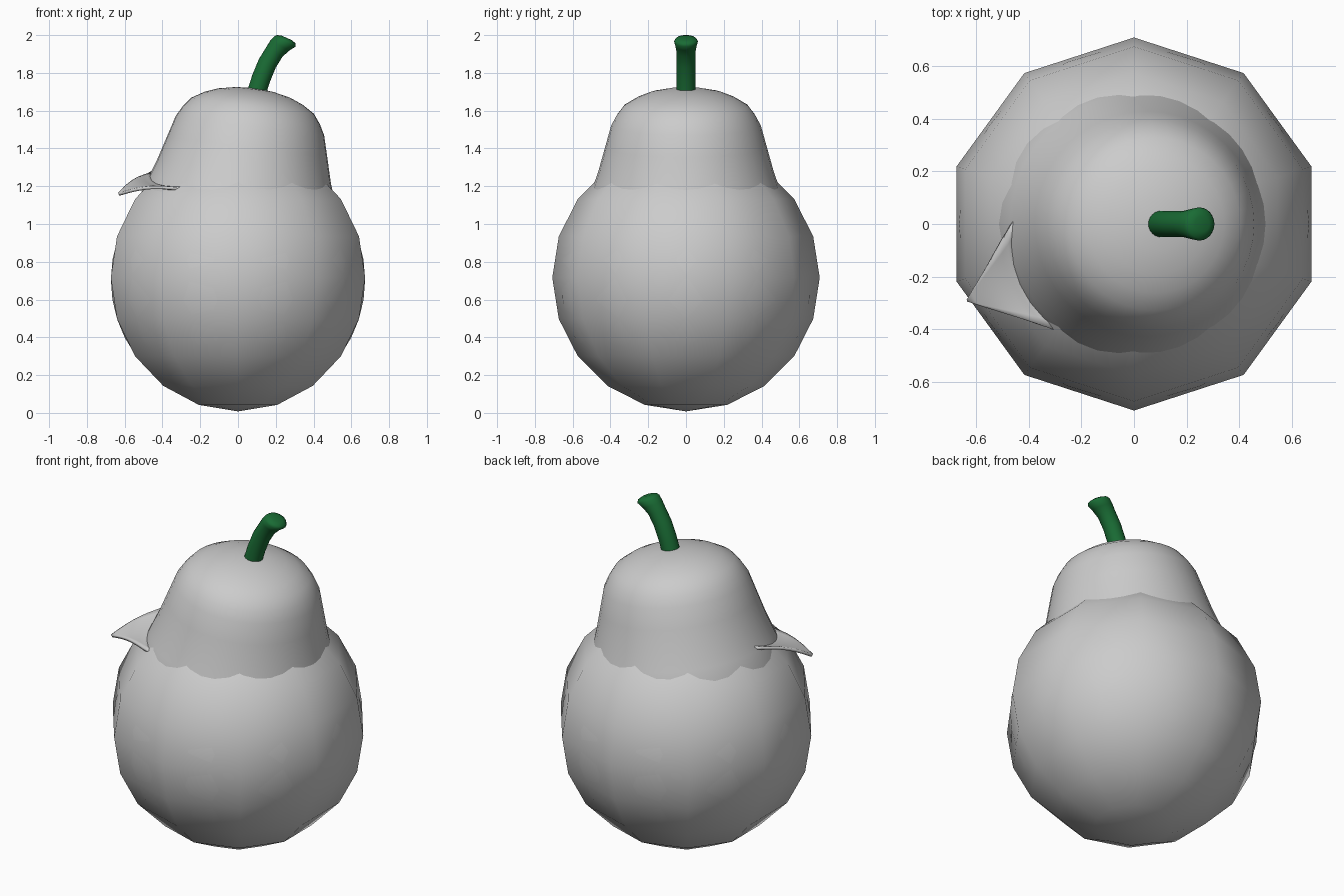
import bpy, bmesh, math
from mathutils import Vector, Matrix

if "Cube" in bpy.data.objects:
    bpy.data.objects.remove(bpy.data.objects["Cube"])


def finish(name, bm, color=None, angle=180):
    bmesh.ops.recalc_face_normals(bm, faces=bm.faces)
    mesh = bpy.data.meshes.new(name)
    bm.to_mesh(mesh)
    bm.free()
    ob = bpy.data.objects.new(name, mesh)
    bpy.context.collection.objects.link(ob)
    if color:
        mat = bpy.data.materials.new(name + "_green")
        mat.diffuse_color = color
        mat.use_nodes = True
        mat.node_tree.nodes["Principled BSDF"].inputs["Base Color"].default_value = mat.diffuse_color
        mesh.materials.append(mat)
    bpy.ops.object.select_all(action='DESELECT')
    ob.select_set(True)
    bpy.context.view_layer.objects.active = ob
    bpy.ops.object.shade_smooth_by_angle(angle=math.radians(angle))
    return ob


def sphere(name, segments, rings, radius, loc):
    bm = bmesh.new()
    bmesh.ops.create_uvsphere(bm, u_segments=segments, v_segments=rings,
                              radius=radius, matrix=Matrix.Translation(loc))
    return finish(name, bm)


def loft(name, path, sides, color=None, angle=60):
    """Rings (x, z, radius, tilt) swept in the xz plane; ends are capped."""
    bm = bmesh.new()
    rings = []
    for x, z, r, tilt in path:
        side = Vector((math.cos(tilt), 0, -math.sin(tilt)))
        ring = []
        for i in range(sides):
            a = 2 * math.pi * i / sides
            ring.append(bm.verts.new(Vector((x, 0, z)) + r * (math.cos(a) * side + math.sin(a) * Vector((0, 1, 0)))))
        rings.append(ring)
    for a, b in zip(rings, rings[1:]):
        for i in range(sides):
            j = (i + 1) % sides
            bm.faces.new((a[i], a[j], b[j], b[i]))
    bm.faces.new(rings[0])
    bm.faces.new(rings[-1])
    return finish(name, bm, color, angle)


# Ten-sided lower body, with a rounder core just showing through its facets
sphere("lower_body", 10, 10, 0.708, (0, 0, 0.716))
sphere("body_core", 32, 20, 0.673, (0, 0, 0.704))

# Neck: lathe profile (height, radius) along an axis leaning to +x
lean = 0.131
profile = [(0.80, 0.50), (0.95, 0.54), (1.10, 0.527), (1.20, 0.495), (1.29, 0.464),
           (1.42, 0.428), (1.535, 0.396), (1.59, 0.366), (1.64, 0.328), (1.68, 0.262),
           (1.708, 0.192), (1.727, 0.10), (1.733, 0.02)]
loft("neck", [(-0.137 + h * math.sin(lean), h * math.cos(lean), r, lean)
              for h, r in profile], 40)

# Curved stem with a flared, slightly domed tip
stem = [(0.085, 1.64, 0.05, 0.22), (0.10, 1.70, 0.05, 0.28), (0.122, 1.77, 0.05, 0.38),
        (0.155, 1.85, 0.05, 0.46), (0.192, 1.91, 0.05, 0.50), (0.222, 1.945, 0.057, 0.48),
        (0.248, 1.966, 0.063, 0.44), (0.255, 1.978, 0.055, 0.42), (0.259, 1.985, 0.03, 0.42)]
loft("stem", stem, 24, (0.01, 0.15, 0.035, 1))

# Thin arched leaf tip growing out of the neck
tip = Vector((-0.635, -0.29, 1.155))
back, mid, front = Vector((-0.475, -0.015, 1.262)), Vector((-0.44, -0.22, 1.205)), Vector((-0.32, -0.395, 1.187))
bm = bmesh.new()
n = 8
grid = []
for i in range(n + 1):
    t = 0.02 + 1.08 * i / n
    row = []
    for j in range(n + 1):
        s = j / n
        edge = back * ((1 - s) * (1 - 2 * s)) + mid * (4 * s * (1 - s)) + front * (s * (2 * s - 1))
        p = tip.lerp(edge, t)
        p.z += 0.02 * math.sin(math.pi * min(t, 1))
        row.append(bm.verts.new(p))
    grid.append(row)
for i in range(n):
    for j in range(n):
        bm.faces.new((grid[i][j], grid[i + 1][j], grid[i + 1][j + 1], grid[i][j + 1]))
leaf = finish("leaf", bm, angle=60)
thick = leaf.modifiers.new("thickness", 'SOLIDIFY')
thick.thickness = 0.016
thick.offset = 0
